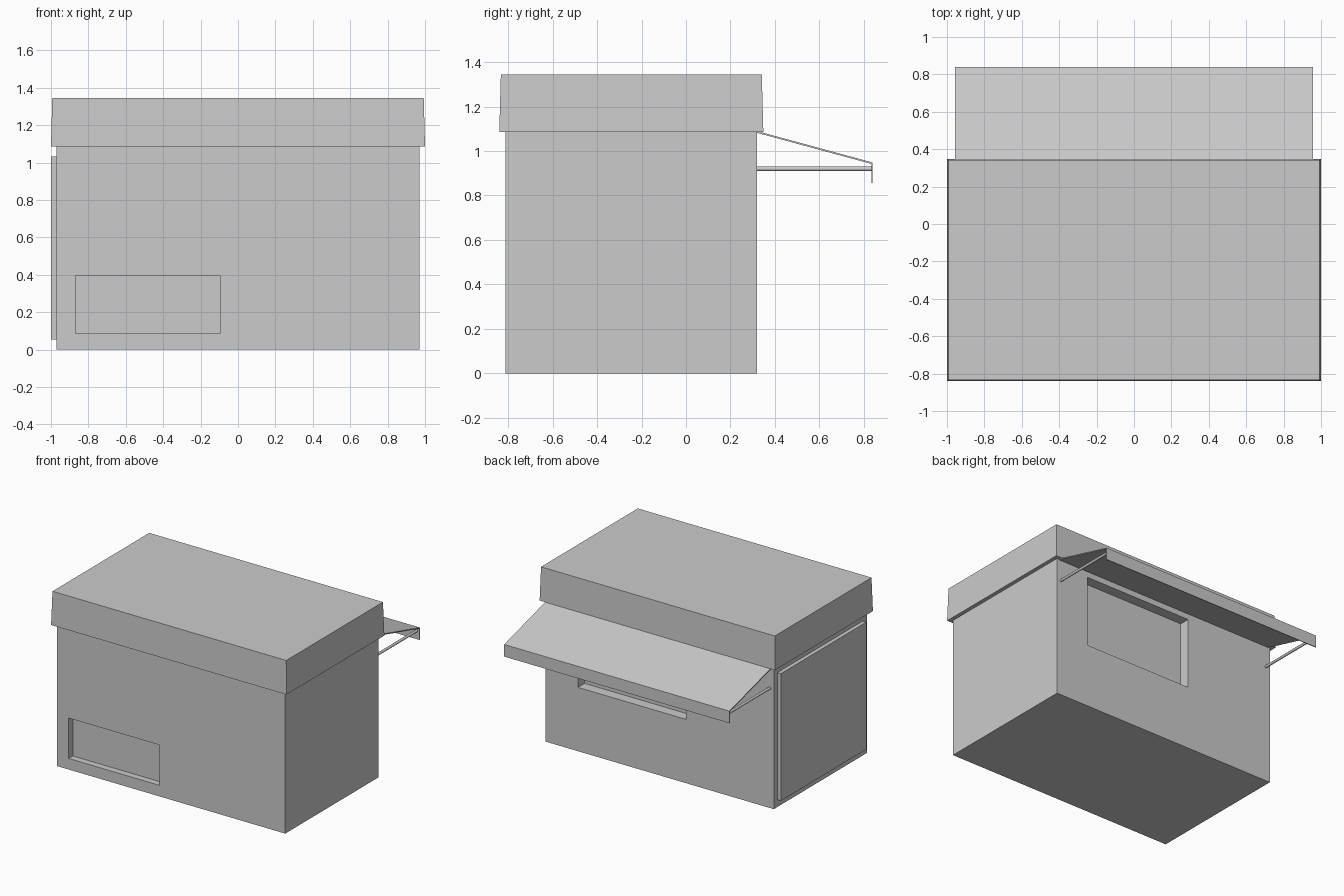
import bpy
import bmesh
import math

if "Cube" in bpy.data.objects:
    bpy.data.objects.remove(bpy.data.objects["Cube"])

GREY = (0.6, 0.6, 0.6, 1.0)
grey = bpy.data.materials.new("plain_grey")
grey.use_nodes = True
grey.diffuse_color = GREY
grey.node_tree.nodes["Principled BSDF"].inputs["Base Color"].default_value = GREY


def add_object(name, bm):
    bmesh.ops.recalc_face_normals(bm, faces=bm.faces)
    mesh = bpy.data.meshes.new(name)
    bm.to_mesh(mesh)
    bm.free()
    mesh.materials.append(grey)
    obj = bpy.data.objects.new(name, mesh)
    bpy.context.scene.collection.objects.link(obj)
    return obj


def box(name, xs, ys, zs, taper=0.0):
    """Box between the given limits; taper draws its top edges inwards."""
    bm = bmesh.new()
    bmesh.ops.create_cube(bm, size=1)
    for v in bm.verts:
        top = v.co.z > 0
        inset = taper if top else 0.0
        v.co.x = xs[1] - inset if v.co.x > 0 else xs[0] + inset
        v.co.y = ys[1] - inset if v.co.y > 0 else ys[0] + inset
        v.co.z = zs[1] if top else zs[0]
    return add_object(name, bm)


def cut_recess(target, xs, ys, zs):
    cutter = box("recess_cutter", xs, ys, zs)
    cutter.hide_render = True
    mod = target.modifiers.new("recess", "BOOLEAN")
    mod.operation = "DIFFERENCE"
    mod.solver = "EXACT"
    mod.object = cutter
    bpy.context.view_layer.objects.active = target
    bpy.ops.object.modifier_apply(modifier=mod.name)
    bpy.data.objects.remove(cutter)


# Kiosk body with a front hatch recess and a rear serving window
body = box("kiosk_body", (-0.97, 0.97), (-0.812, 0.32), (0, 1.086))
cut_recess(body, (-0.87, -0.097), (-0.9, -0.762), (0.085, 0.395))
cut_recess(body, (-0.225, 0.694), (0.24, 0.4), (0.49, 1.037))

# Overhanging roof, slightly wider at its bottom edge
box("roof", (-1, 1), (-0.84, 0.348), (1.086, 1.344), taper=0.007)

# Raised door panel on the right-hand wall
box("side_door", (-1, -0.968), (-0.76, 0.276), (0.055, 1.032))

# Awning: sloping sheet with a hanging lip, extruded across the width
profile = [(0.318, 1.09), (0.84, 0.948), (0.84, 0.855),
           (0.834, 0.855), (0.834, 0.942), (0.318, 1.082)]
bm = bmesh.new()
side = bm.faces.new([bm.verts.new((-0.957, y, z)) for y, z in profile])
swept = bmesh.ops.extrude_face_region(bm, geom=[side])["geom"]
bmesh.ops.translate(bm, vec=(2 * 0.957, 0, 0),
                    verts=[g for g in swept if isinstance(g, bmesh.types.BMVert)])
add_object("awning", bm)

# Round support rods from the wall to the awning lip
for name, x in (("left_awning_rod", 0.935), ("right_awning_rod", -0.935)):
    bpy.ops.mesh.primitive_cylinder_add(vertices=16, radius=0.01, depth=0.52,
                                        location=(x, 0.576, 0.92),
                                        rotation=(math.pi / 2, 0, 0))
    rod = bpy.context.object
    rod.name = name
    rod.data.materials.append(grey)
    bpy.ops.object.shade_smooth_by_angle()
